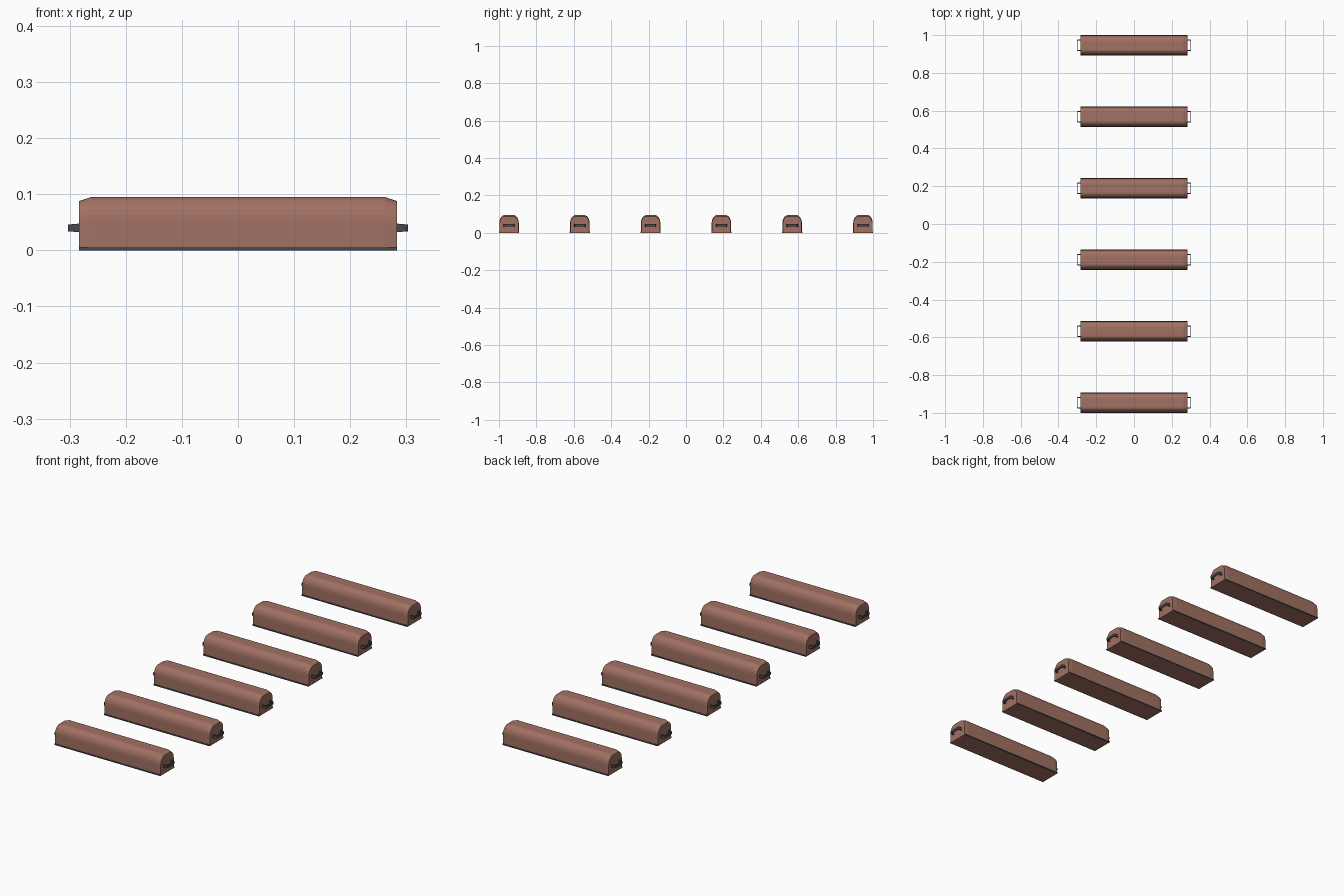
import bpy, bmesh, math

cube = bpy.data.objects.get("Cube")
if cube:
    bpy.data.objects.remove(cube)

COUNT = 6
SPACING = 0.3784
HALF_LENGTH = 0.283


def material(name, color):
    m = bpy.data.materials.new(name)
    m.use_nodes = True
    m.diffuse_color = color
    bsdf = m.node_tree.nodes["Principled BSDF"]
    bsdf.inputs["Base Color"].default_value = color
    bsdf.inputs["Roughness"].default_value = 0.7
    return m


brown = material("red_brown", (0.36, 0.165, 0.125, 1))
dark = material("slate_grey", (0.06, 0.067, 0.078, 1))


def finish(bm, name, mat):
    bmesh.ops.recalc_face_normals(bm, faces=bm.faces)
    mesh = bpy.data.meshes.new(name)
    bm.to_mesh(mesh)
    bm.free()
    mesh.materials.append(mat)
    return mesh


def section(inset_y, drop):
    """Arched cross-section with straight sides, as (y, z) points."""
    half, flat, spring, top = 0.052 - inset_y, 0.022 - inset_y, 0.052, 0.095 - drop
    right = [(half, 0)]
    for i in range(7):
        a = math.pi / 2 * i / 6
        right.append((flat + (half - flat) * math.cos(a),
                      spring + (top - spring) * math.sin(a)))
    return right + [(-y, z) for y, z in reversed(right)]


def loft(bm, rings):
    loops = [[bm.verts.new(p) for p in ring] for ring in rings]
    n = len(loops[0])
    for a, b in zip(loops, loops[1:]):
        for i in range(n):
            j = (i + 1) % n
            bm.faces.new((a[i], a[j], b[j], b[i]))
    bm.faces.new(loops[0])
    bm.faces.new(loops[-1])


# Faceted arched body, slightly drawn in at both ends
bm = bmesh.new()
stations = [(-HALF_LENGTH, 0.002, 0.007), (-0.262, 0, 0),
            (0.262, 0, 0), (HALF_LENGTH, 0.002, 0.007)]
loft(bm, [[(x, y, z) for y, z in section(inset, drop)] for x, inset, drop in stations])
body_mesh = finish(bm, "body", brown)

# Thin rail along the foot of each long side
bm = bmesh.new()
loft(bm, [[(x, 0.049, 0), (x, 0.054, 0), (x, 0.054, 0.006), (x, 0.049, 0.006)]
          for x in (-HALF_LENGTH, HALF_LENGTH)])
rail_mesh = finish(bm, "rail", dark)

# Bracket handle: a flat band bent into a C, tapering towards its tip
bm = bmesh.new()
BAND = 0.004
root, tip, width = HALF_LENGTH - 0.003, 0.303, 0.030
outer = [(root, -width), (tip - 0.006, -width), (tip, -width + 0.003),
         (tip, width - 0.003), (tip - 0.006, width), (root, width)]
inner = [(min(x, tip - BAND), max(-width + BAND, min(width - BAND, y))) for x, y in outer]
rings = []
for (xo, yo), (xi, yi) in zip(outer, inner):
    h = 0.008 if xo == root else 0.0065
    rings.append([(xo, yo, 0.040 - h), (xo, yo, 0.040 + h),
                  (xi, yi, 0.040 + h), (xi, yi, 0.040 - h)])
loft(bm, rings)
handle_mesh = finish(bm, "handle", dark)


def place(name, mesh, y, turn=0):
    obj = bpy.data.objects.new(name, mesh)
    obj.location.y = y
    obj.rotation_euler.z = turn
    bpy.context.collection.objects.link(obj)


# Evenly spaced row
for i in range(COUNT):
    y = (i - (COUNT - 1) / 2) * SPACING
    place(f"body_{i + 1}", body_mesh, y)
    place(f"back_rail_{i + 1}", rail_mesh, y)
    place(f"front_rail_{i + 1}", rail_mesh, y, math.pi)
    place(f"left_handle_{i + 1}", handle_mesh, y)
    place(f"right_handle_{i + 1}", handle_mesh, y, math.pi)
